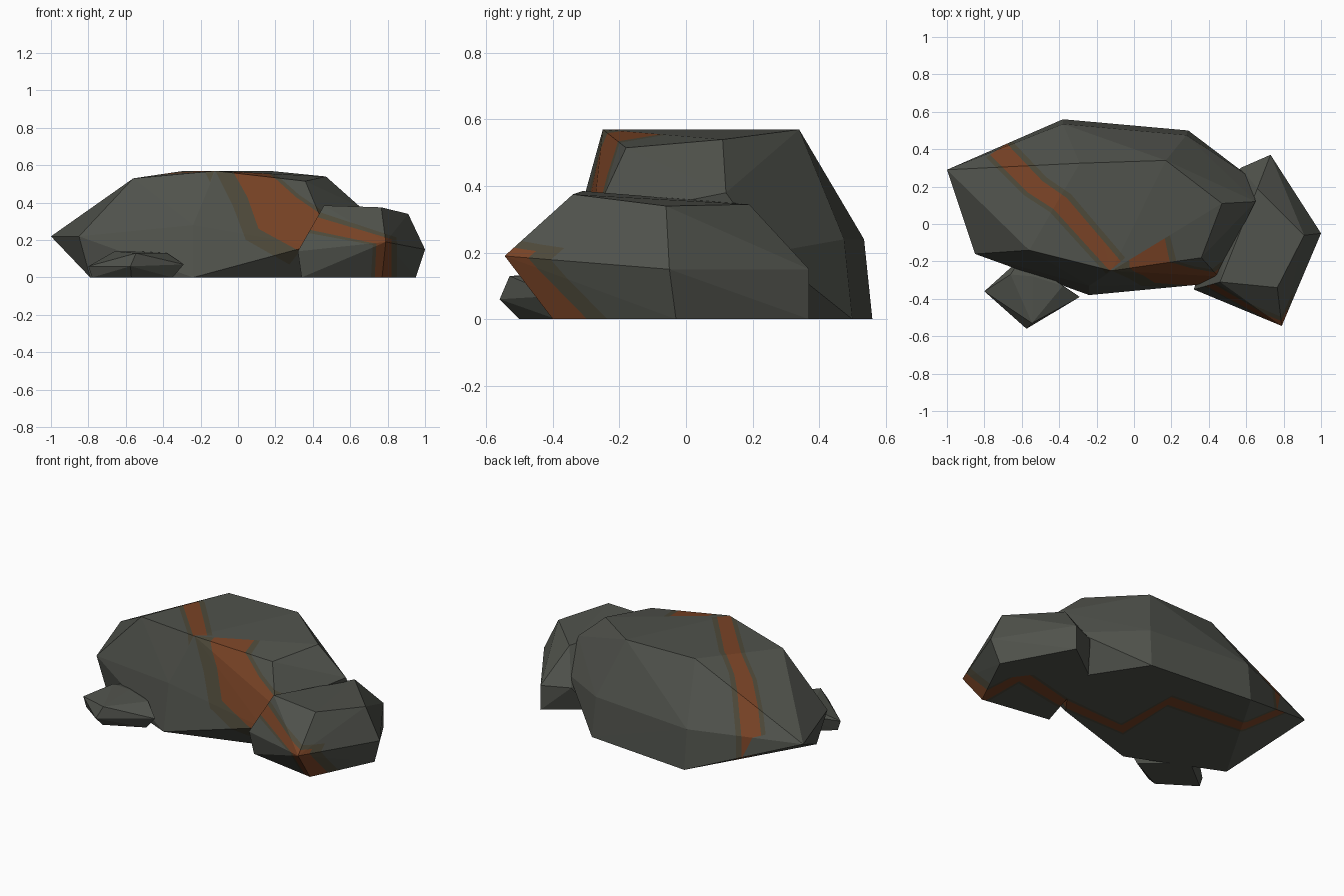
import bpy, bmesh
from mathutils import Vector

if "Cube" in bpy.data.objects:
    bpy.data.objects.remove(bpy.data.objects["Cube"])


def material(name, rgb):
    m = bpy.data.materials.new(name)
    m.diffuse_color = (*rgb, 1)
    m.use_nodes = True
    m.node_tree.nodes["Principled BSDF"].inputs["Base Color"].default_value = m.diffuse_color
    return m


MATS = [material("stone", (0.08, 0.085, 0.072)),
        material("vein_edge", (0.075, 0.067, 0.042)),
        material("vein", (0.19, 0.056, 0.019))]


def paint(bm, quad, axes, facing, slot):
    """Cut a projected quad into the faces turned to 'facing' and colour it."""
    depth = Vector((0, 0, 0))
    depth[3 - sum(axes)] = 1
    pts = []
    for p in quad:
        v = Vector((0, 0, 0))
        v[axes[0]], v[axes[1]] = p
        pts.append(v)
    mid = sum(pts, Vector()) / 4
    planes = []
    for a, b in zip(pts, pts[1:] + pts[:1]):
        n = (b - a).cross(depth).normalized()
        planes.append((a, n if n.dot(mid - a) > 0 else -n))
    facing = Vector(facing)

    def inside(count):
        out = []
        for f in bm.faces:
            c = f.calc_center_median()
            flat = c - depth * c.dot(depth)
            if f.normal.dot(facing) > 0.08 and all((flat - a).dot(n) > -1e-5 for a, n in planes[:count]):
                out.append(f)
        return out

    for i, (a, n) in enumerate(planes):
        faces = inside(i)
        if not faces:
            return
        geom = list({e for f in faces for e in f.edges} | {v for f in faces for v in f.verts}) + faces
        bmesh.ops.bisect_plane(bm, geom=geom, dist=1e-5, plane_co=a, plane_no=n)
        bm.normal_update()
    for f in inside(4):
        f.material_index = slot


def stripe(bm, pairs, axes, facing, halo):
    """Vein strip between left/right point pairs, with a darker halo on each side."""
    for slot, (gl, gr) in ((1, halo), (2, (0, 0))):
        rows = []
        for l, r in pairs:
            l, r = Vector(l), Vector(r)
            d = (l - r).normalized()
            rows.append((l + d * gl, r - d * gr))
        for (a, b), (c, d) in zip(rows, rows[1:]):
            paint(bm, (a, b, d, c), axes, facing, slot)


def rock(name, points, veins=()):
    """Faceted stone: convex hull of a few corner points."""
    bm = bmesh.new()
    for p in points:
        bm.verts.new(p)
    res = bmesh.ops.convex_hull(bm, input=bm.verts[:])
    junk = [g for g in res["geom_interior"] if isinstance(g, bmesh.types.BMVert)]
    bmesh.ops.delete(bm, geom=junk, context="VERTS")
    bmesh.ops.recalc_face_normals(bm, faces=bm.faces[:])
    bm.normal_update()
    for v in veins:
        stripe(bm, *v)
    me = bpy.data.meshes.new(name)
    bm.to_mesh(me)
    bm.free()
    for m in MATS:
        me.materials.append(m)
    ob = bpy.data.objects.new(name, me)
    bpy.context.collection.objects.link(ob)


XY, XZ = (0, 1), (0, 2)
UP, DOWN, FRONT = (0, 0, 1), (0, 0, -1), (0, -1, 0)

# Vein running under both big stones
under = ([((-.78, .40), (-.69, .44)), ((-.58, .27), (-.54, .34)), ((-.06, .22), (-.02, .30)),
          ((-.07, -.18), (-.01, -.12)), ((.42, -.17), (.42, -.10)),
          ((.80, -.10), (.74, -.02)), ((.83, -.56), (.75, -.56))], XY, DOWN, (.02, .02))

# Large boulder
rock("large_boulder",
     [(-.56, -.14, .53), (-.12, -.25, .57), (.36, -.18, .515), (.47, .11, .54), (.17, .34, .57), (-.29, .325, .57),
      (-1, .29, .22), (-.85, -.16, .22), (-.24, -.33, .28), (.45, -.28, .30), (.39, -.32, .17), (.65, .12, .38),
      (-.38, .535, .24), (.28, .475, .24), (.62, .25, .2),
      (-.79, -.14, 0), (-.24, -.38, 0), (.33, -.2, 0), (.55, .1, 0), (.29, .5, 0), (-.38, .56, 0)],
     [under,
      ([((-.77, .37), (-.68, .43)), ((-.57, .17), (-.49, .23)), ((-.43, .08), (-.36, .14)),
        ((-.13, -.25), (-.07, -.20))], XY, UP, (.025, .03)),
      ([((-.04, .59), (.12, .59)), ((.05, .43), (.21, .52)), ((.11, .26), (.31, .43)),
        ((.33, .14), (.47, .32))], XZ, FRONT, (.09, .02))])

# Medium boulder on the right
rock("side_boulder",
     [(.46, -.31, .385), (.766, -.34, .375), (.91, -.06, .34), (.66, .19, .345),
      (1, -.05, .15), (.79, -.545, .19), (.73, .37, .15), (.57, .30, .15), (.32, -.35, .14),
      (.34, -.33, 0), (.77, -.40, 0), (.95, -.03, 0), (.73, .37, 0), (.5, .2, 0)],
     [under,
      ([((.36, .26), (.40, .33)), ((.74, .18), (.82, .205)), ((.73, -.02), (.82, -.02))],
       XZ, FRONT, (.02, .03))])

# Small stone at the front left
rock("small_stone",
     [(-.54, -.28, .14), (-.66, -.27, .14), (-.38, -.33, .13), (-.545, -.53, .13),
      (-.80, -.36, .06), (-.575, -.56, .06), (-.29, -.39, .07), (-.60, -.18, .12),
      (-.78, -.36, 0), (-.57, -.50, 0), (-.35, -.39, 0), (-.58, -.2, 0)])
